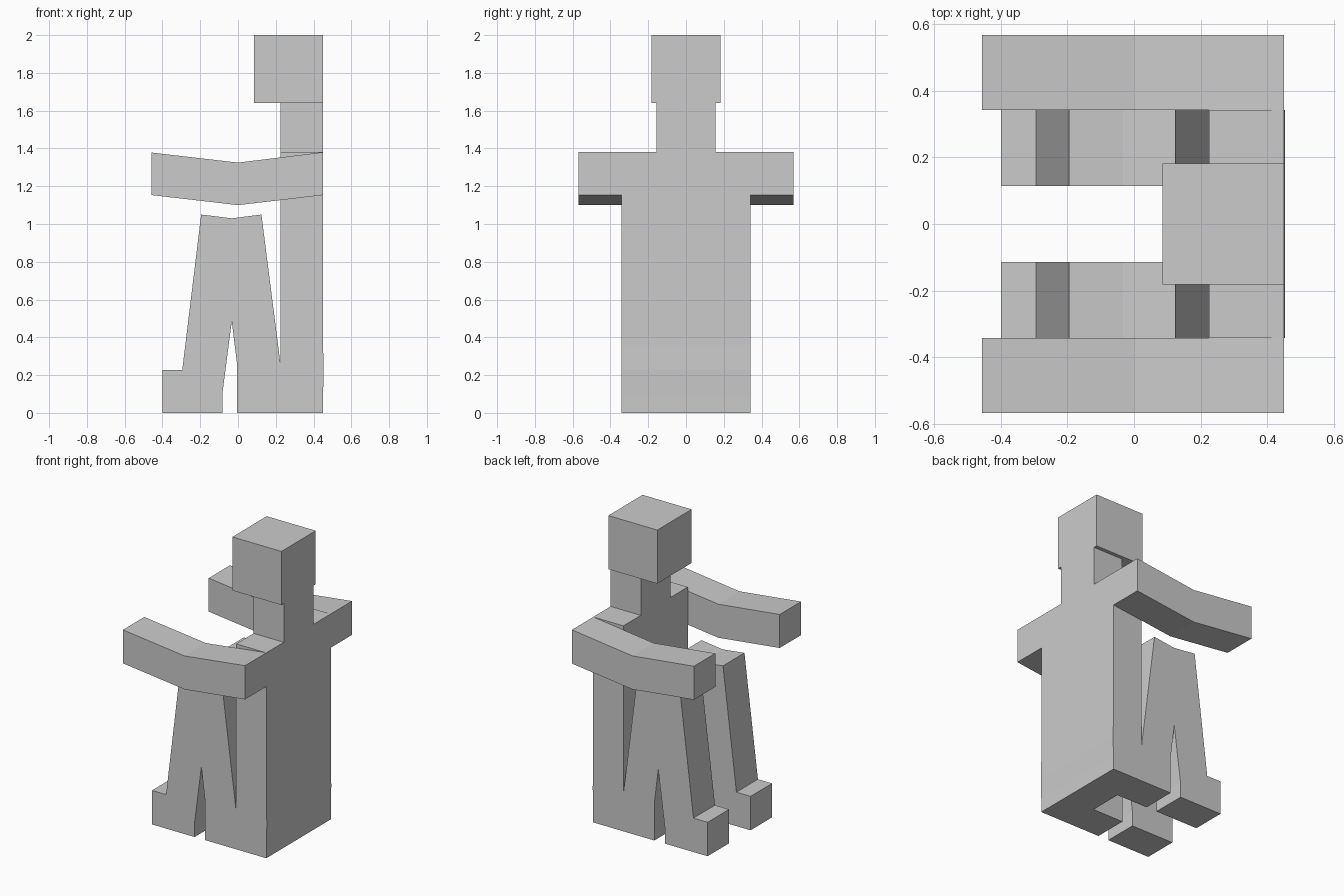
import bpy, bmesh

if "Cube" in bpy.data.objects:
    bpy.data.objects.remove(bpy.data.objects["Cube"])


def extrude(name, profile, y0, y1):
    """Prism from an x-z outline, spanning y0 to y1."""
    bm = bmesh.new()
    face = bm.faces.new([bm.verts.new((x, y0, z)) for x, z in profile])
    out = bmesh.ops.extrude_face_region(bm, geom=[face])
    for v in out["geom"]:
        if isinstance(v, bmesh.types.BMVert):
            v.co.y = y1
    bmesh.ops.recalc_face_normals(bm, faces=bm.faces)
    mesh = bpy.data.meshes.new(name)
    bm.to_mesh(mesh)
    bm.free()
    obj = bpy.data.objects.new(name, mesh)
    bpy.context.collection.objects.link(obj)
    return obj


def rect(x0, x1, z0, z1):
    return [(x0, z0), (x1, z0), (x1, z1), (x0, z1)]


def mirrored_pair(name, profile, y0, y1):
    for side, s in (("left", -1), ("right", 1)):
        extrude(f"{side}_{name}", profile, s * y0, s * y1)


# Torso, with a very slight bulge low on the back
extrude("torso", [(0.226, 0), (0.45, 0), (0.45, 0.09), (0.454, 0.23),
                  (0.45, 0.36), (0.45, 1.38), (0.226, 1.38)], -0.342, 0.342)

# Neck and head
extrude("neck", rect(0.226, 0.45, 1.38, 1.64), -0.157, 0.157)
extrude("head", rect(0.086, 0.45, 1.64, 2.0), -0.182, 0.182)

# Arms reaching forward, bent at the elbow
mirrored_pair("arm", [(-0.457, 1.378), (-0.457, 1.153), (0, 1.1),
                      (0.45, 1.153), (0.45, 1.38), (0, 1.325)], 0.342, 0.568)

# Legs folded at the raised knee, with a foot block
mirrored_pair("leg", [(0.226, 0), (0.226, 0.25), (0.124, 1.05), (-0.033, 1.03),
                      (-0.195, 1.05), (-0.295, 0.228), (-0.4, 0.228), (-0.4, 0),
                      (-0.083, 0), (-0.083, 0.1), (-0.033, 0.485),
                      (-0.004, 0.25), (-0.004, 0)], 0.114, 0.342)
